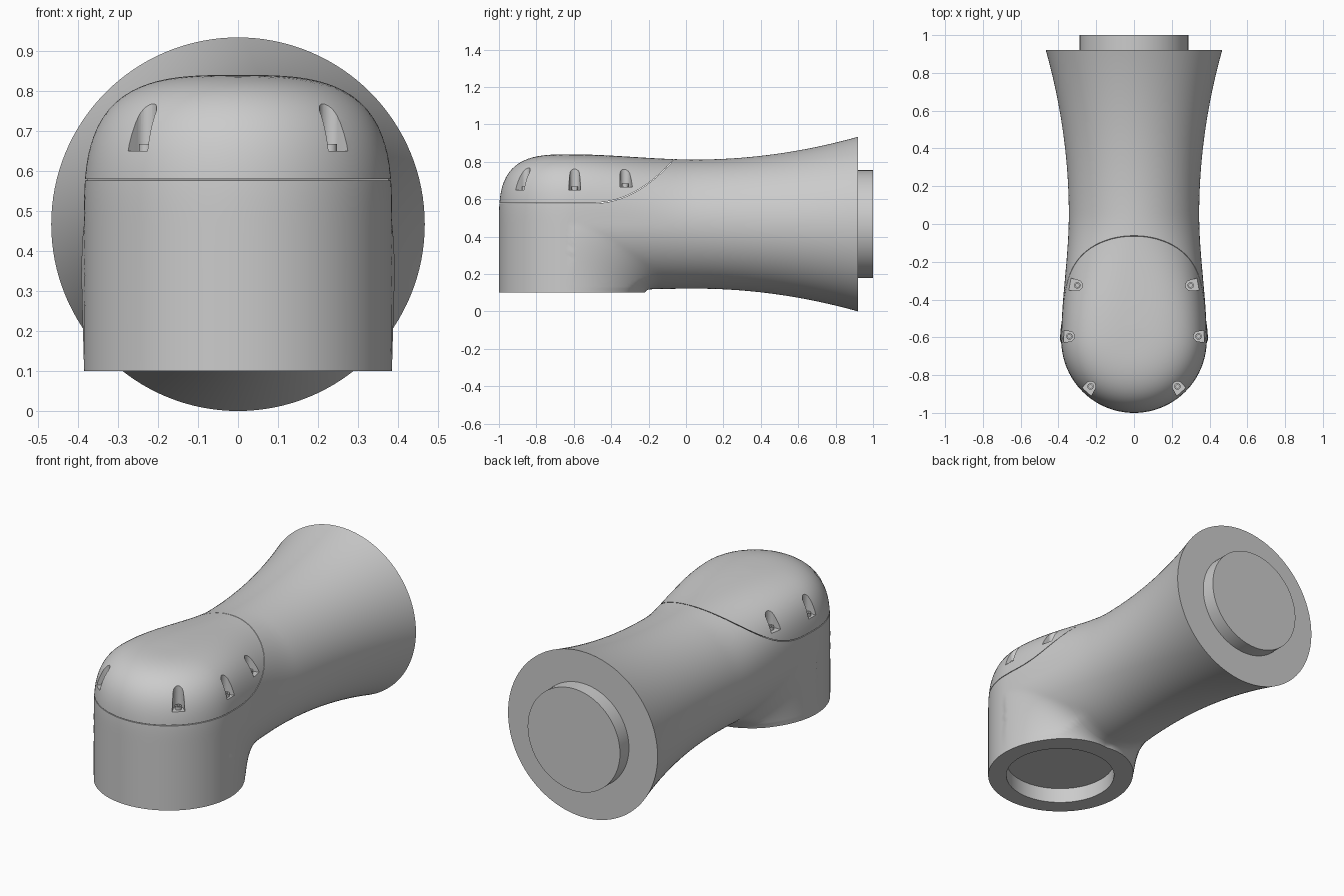
import bpy, bmesh, math
from mathutils import Vector

if "Cube" in bpy.data.objects:
    bpy.data.objects.remove(bpy.data.objects["Cube"])

CZ, CY, RC = 0.467, -0.615, 0.385      # tube axis height, column centre, column radius
N = 128                                # vertices per section


def step(t):
    t = min(max(t, 0.0), 1.0)
    return t * t * (3 - 2 * t)


def field(p):
    """Negative inside the elbow: flared tube blended into a round-topped column."""
    x, y, z = p
    h = abs(z - CZ)
    r = math.hypot(x, y - CY)
    upper = z > CZ
    if upper:
        col = ((r / RC) ** 3.2 + (h / 0.373) ** 3.2) ** (1 / 3.2) - 1
        col *= 0.37
    else:
        col = r - RC
    if y < CY:
        return col
    s = step((0.05 - y) / 0.665)
    flare = 0.161 * max(y - 0.05, 0) ** 2
    w = 0.345 + 0.04 * s + flare
    if upper:
        n = 2 + 1.2 * s
        top = 0.345 + 0.028 * s + flare
        tube = (((abs(x) / w) ** n + (h / top) ** n) ** (1 / n) - 1) * 0.37
        return min(col, tube)
    low = 0.345 + 0.01 * s + flare
    tube = (math.hypot(x / w, h / low) - 1) * w
    k = max(min(0.5 * h, 0.17, 0.04 + 0.5 * abs(x)), 1e-4)
    b = max(k - abs(col - tube), 0) / k
    return min(col, tube) - b * b * k / 4


def trace(c, d):
    lo, hi = 0.0, 0.85
    for _ in range(20):
        m = (lo + hi) / 2
        if field(c + d * m) < 0:
            lo = m
        else:
            hi = m
    return c + d * lo


def link(obj):
    bpy.context.collection.objects.link(obj)
    return obj


def mesh_obj(name, bm):
    bmesh.ops.recalc_face_normals(bm, faces=bm.faces[:])
    me = bpy.data.meshes.new(name)
    bm.to_mesh(me)
    bm.free()
    return link(bpy.data.objects.new(name, me))


def prism(bm, pts, vec):
    """Extrude a closed outline along vec."""
    a = [bm.verts.new(p) for p in pts]
    b = [bm.verts.new(Vector(p) + Vector(vec)) for p in pts]
    bm.faces.new(a)
    bm.faces.new(b[::-1])
    for i in range(len(a)):
        j = (i + 1) % len(a)
        bm.faces.new((a[i], b[i], b[j], a[j]))


def boolean(obj, cutter, op):
    m = obj.modifiers.new("cut", 'BOOLEAN')
    m.object, m.operation, m.solver = cutter, op, 'EXACT'
    bpy.context.view_layer.objects.active = obj
    bpy.ops.object.modifier_apply(modifier=m.name)
    bpy.data.objects.remove(cutter)


# Elbow sections: fan around the inner corner, then straight along the tube
stations = []
for i in range(61):
    a = math.radians(90 * i / 60)
    d = Vector((0, -math.cos(a), math.sin(a)))
    reach = 0.415 + (0.367 - 0.415) * i / 60 + 0.08 * math.sin(2 * a)
    stations.append((Vector((0, -0.2, 0.1)) + d * reach, d))
for i in range(1, 46):
    stations.append((Vector((0, -0.2 + 1.12 * i / 45, CZ)), Vector((0, 0, 1))))

X = Vector((1, 0, 0))
dirs = [(math.cos(2 * math.pi * i / N), math.sin(2 * math.pi * i / N)) for i in range(N)]


def circle(c, d, r):
    return [c + (X * u + d * v) * r for u, v in dirs]


rings = [[trace(c, X * u + d * v) for u, v in dirs] for c, d in stations]
# Socket recess under the column, boss on the flared end
c0, d0 = stations[0]
c1, d1 = stations[-1]
rings = [circle(c0 + Vector((0, 0, 0.085)), d0, 0.288), circle(c0, d0, 0.288)] + rings
rings += [circle(c1, d1, 0.288), circle(c1 + Vector((0, 0.08, 0)), d1, 0.288)]

bm = bmesh.new()
vs = [[bm.verts.new(p) for p in ring] for ring in rings]
for a, b in zip(vs, vs[1:]):
    for i in range(N):
        j = (i + 1) % N
        bm.faces.new((a[i], a[j], b[j], b[i]))
bm.faces.new(vs[0])
bm.faces.new(vs[-1])
housing = mesh_obj("elbow_housing", bm)
cover = link(housing.copy())
cover.data = housing.data.copy()
cover.name = "top_cover"


# Curved parting line between housing and cover
def split_volume(drop):
    line = [(-1.2, 0.58)]
    for i in range(25):
        y = -0.52 + 0.46 * 1.08 * i / 24
        line.append((y, 0.58 + 0.24 * ((y + 0.52) / 0.46) ** 2.2))
    line += [(line[-1][0], 1.2), (-1.2, 1.2)]
    b = bmesh.new()
    prism(b, [(-0.7, y, z - drop) for y, z in line], (1.4, 0, 0))
    return mesh_obj("parting_cutter", b)


boolean(cover, split_volume(0), 'INTERSECT')
boolean(housing, split_volume(0.004), 'DIFFERENCE')

# Screw pockets around the cover: x, y, outward direction, floor height
spots = [(0.23, -0.86, (0.6, -0.8), 0.65),
         (0.342, -0.595, (1, 0), 0.65),
         (0.300, -0.325, (1, 0.15), 0.665)]
cut = bmesh.new()
screws = bmesh.new()
for sx in (-1, 1):
    for x, y, out, floor in spots:
        u = Vector((sx * out[0], out[1], 0)).normalized()
        v = Vector((-u.y, u.x, 0))
        c = Vector((sx * x, y, floor))
        pts = [c + (u * math.cos(t) + v * math.sin(t)) * 0.027
               for t in [math.pi / 2 + math.pi * i / 12 for i in range(13)]]
        pts += [c + u * 0.09 - v * 0.042, c + u * 0.09 + v * 0.042]
        prism(cut, pts, (0, 0, 0.5))
        # socket-head screw with a hollow drive
        prof = [(0.017, -0.005), (0.017, 0.018), (0.009, 0.018), (0.009, 0.006)]
        rs = [[screws.verts.new(c + (u * math.cos(t) + v * math.sin(t)) * r + Vector((0, 0, h)))
               for t in [2 * math.pi * i / 24 for i in range(24)]] for r, h in prof]
        for a, b in zip(rs, rs[1:]):
            for i in range(24):
                j = (i + 1) % 24
                screws.faces.new((a[i], a[j], b[j], b[i]))
        screws.faces.new(rs[0])
        screws.faces.new(rs[-1])
boolean(cover, mesh_obj("pocket_cutter", cut), 'DIFFERENCE')
cover_screws = mesh_obj("cover_screws", screws)

# Smooth shading with sharp rims
for o in (housing, cover, cover_screws):
    bpy.ops.object.select_all(action='DESELECT')
    o.select_set(True)
    bpy.context.view_layer.objects.active = o
    bpy.ops.object.shade_smooth_by_angle(angle=math.radians(35))
